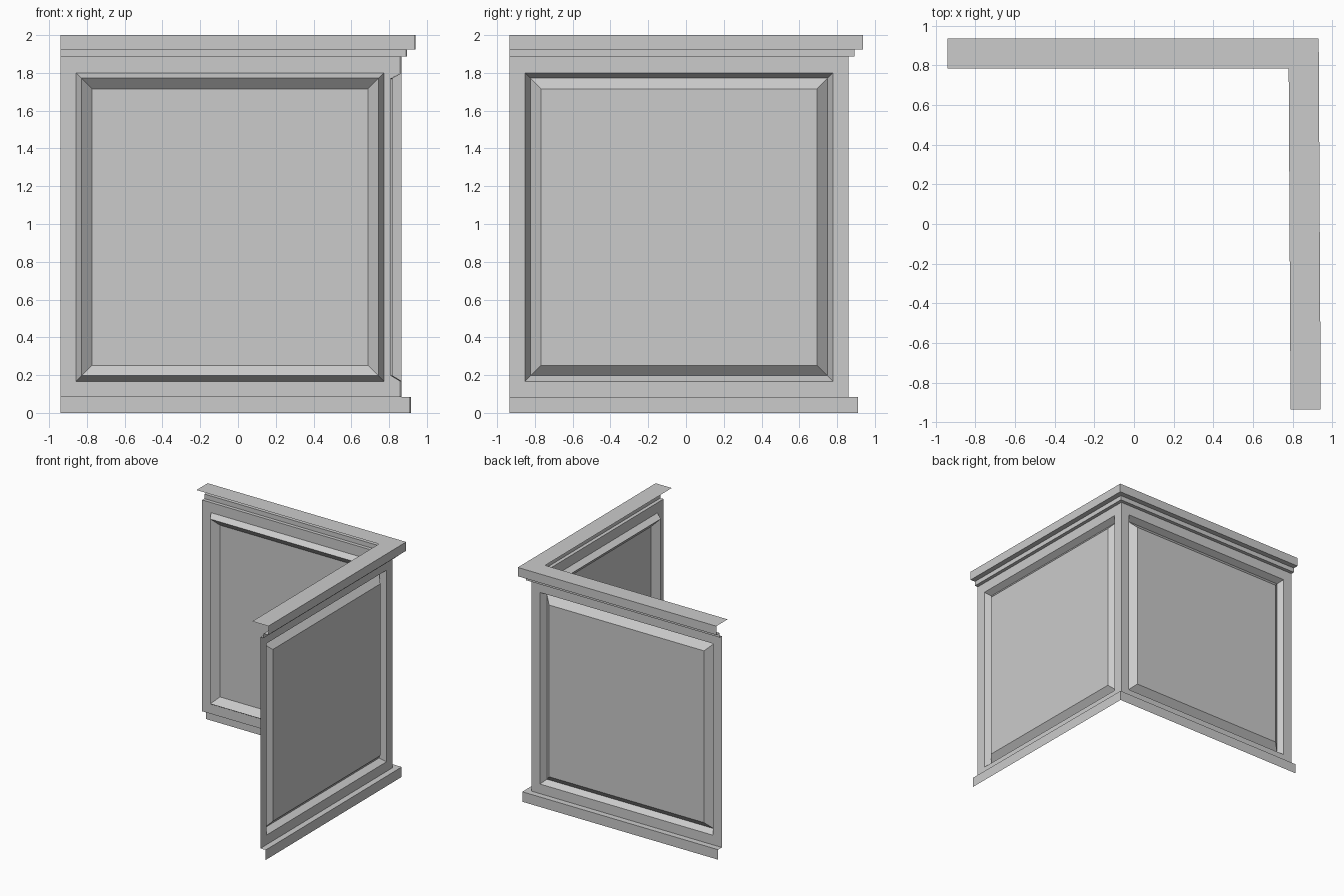
import bpy, bmesh
from mathutils import Vector

if "Cube" in bpy.data.objects:
    bpy.data.objects.remove(bpy.data.objects["Cube"])

# Wall line in plan: left end, corner, front end
PATH = [Vector((-0.941, 0.861)), Vector((0.856, 0.861)), Vector((0.866, -0.935))]


def outward(a, b):
    d = (b - a).normalized()
    return Vector((-d.y, d.x))


def finish(name, bm):
    me = bpy.data.meshes.new(name)
    bm.to_mesh(me)
    bm.free()
    ob = bpy.data.objects.new(name, me)
    bpy.context.collection.objects.link(ob)
    return ob


def sweep_trim(name, profile):
    """Sweep an (outward offset, height) profile along the wall, mitred at the corner."""
    n0, n1 = outward(PATH[0], PATH[1]), outward(PATH[1], PATH[2])
    miter = (n0 + n1) / (1 + n0.dot(n1))
    end = Vector((n1.x, 0.0))
    bm = bmesh.new()
    rows = []
    for p, n in zip(PATH, (n0, miter, end)):
        rows.append([bm.verts.new((*(p + n * o), z)) for o, z in profile])
    for r, s in zip(rows, rows[1:]):
        for j in range(len(profile) - 1):
            bm.faces.new((r[j], r[j + 1], s[j + 1], s[j]))
    finish(name, bm)


# Nested panel rings: side inset, bottom, top, outward depth
RINGS = [(0.0, 0.085, 1.886, 0.0),
         (0.083, 0.167, 1.80, 0.0),
         (0.112, 0.197, 1.772, -0.05),
         (0.168, 0.252, 1.716, 0.0)]


def panel(name, a, b):
    """Framed raised panel between two plan points, single sheet facing out."""
    d, n = (b - a).normalized(), outward(a, b)
    bm = bmesh.new()
    loops = []
    for inset, z0, z1, depth in RINGS:
        l, r = a + d * inset + n * depth, b - d * inset + n * depth
        loops.append([bm.verts.new((*p, z))
                      for p, z in ((l, z0), (l, z1), (r, z1), (r, z0))])
    for o, i in zip(loops, loops[1:]):
        for k in range(4):
            m = (k + 1) % 4
            bm.faces.new((o[k], o[m], i[m], i[k]))
    bm.faces.new(loops[-1])
    finish(name, bm)


# Skirting, panels and stepped cornice with its flat top
sweep_trim("base_trim", [(0.05, 0), (0.05, 0.085), (0, 0.085)])
panel("back_panel", PATH[0], PATH[1])
panel("side_panel", PATH[1], PATH[2])
sweep_trim("top_cornice", [(0, 1.886), (0.03, 1.886), (0.03, 1.925),
                           (0.075, 1.925), (0.075, 2.0), (-0.077, 2.0)])
